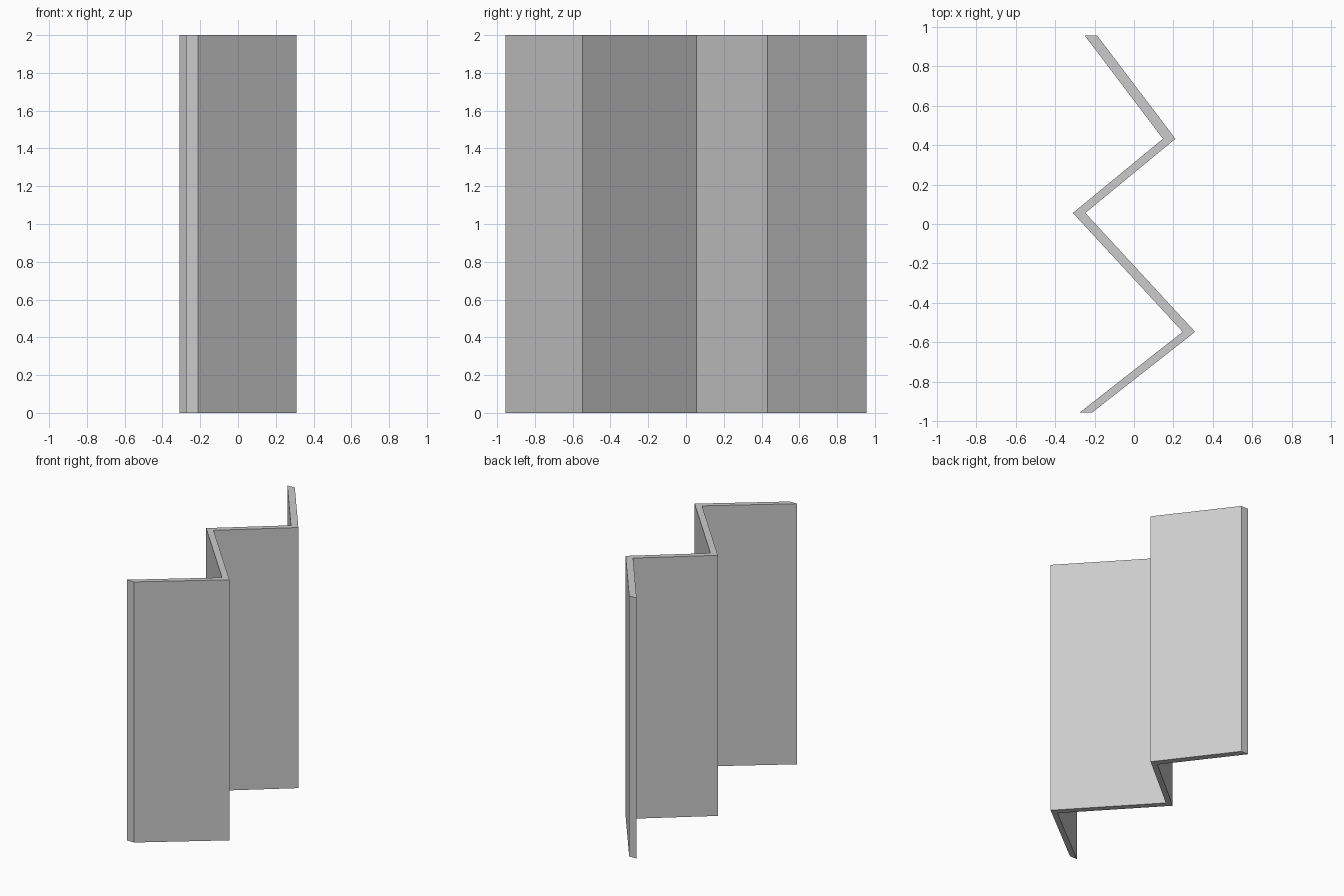
import bpy, bmesh

if "Cube" in bpy.data.objects:
    bpy.data.objects.remove(bpy.data.objects["Cube"])

HEIGHT = 2.0
SHIFT = 0.063  # wall width measured along x

# Zigzag left edge in plan; the right edge is the same line moved along x
path = [(-0.25, 0.956), (0.147, 0.432), (-0.31, 0.056), (0.247, -0.547), (-0.275, -0.956)]

bm = bmesh.new()
left = [bm.verts.new((x, y, 0)) for x, y in path]
right = [bm.verts.new((x + SHIFT, y, 0)) for x, y in path]

# Floor strip, one quad per panel
faces = [bm.faces.new((left[i], left[i + 1], right[i + 1], right[i]))
         for i in range(len(path) - 1)]

# Raise the strip into solid folded panels
bottom = bmesh.ops.extrude_face_region(bm, geom=faces, use_keep_orig=True)
top = [g for g in bottom["geom"] if isinstance(g, bmesh.types.BMVert)]
bmesh.ops.translate(bm, verts=top, vec=(0, 0, HEIGHT))
bmesh.ops.recalc_face_normals(bm, faces=bm.faces)

mesh = bpy.data.meshes.new("folding_screen")
bm.to_mesh(mesh)
bm.free()
screen = bpy.data.objects.new("folding_screen", mesh)
bpy.context.collection.objects.link(screen)
